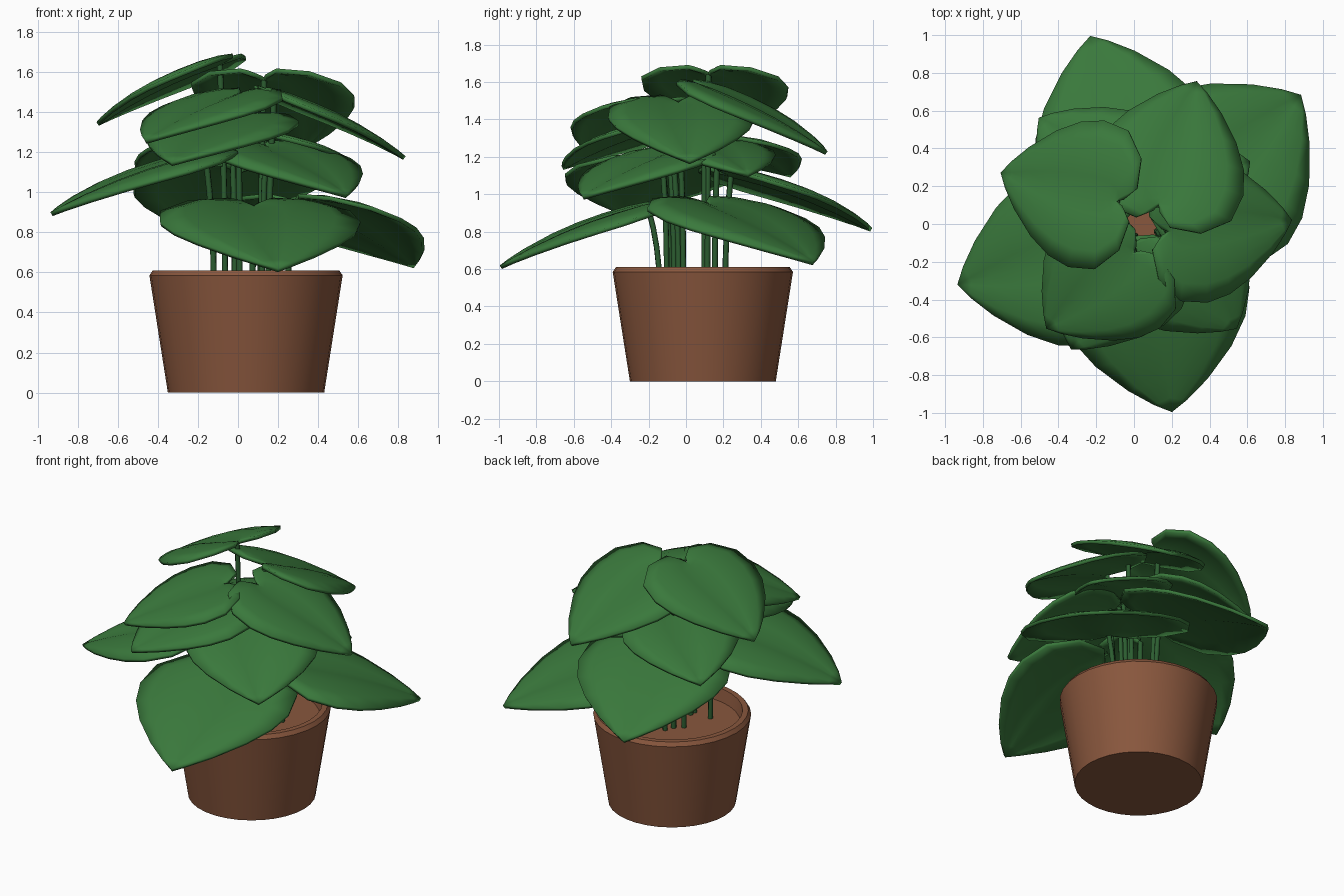
import bpy, bmesh, math
from mathutils import Vector

if "Cube" in bpy.data.objects:
    bpy.data.objects.remove(bpy.data.objects["Cube"])


def material(name, rgb):
    m = bpy.data.materials.new(name)
    m.diffuse_color = (*rgb, 1)
    m.use_nodes = True
    m.node_tree.nodes["Principled BSDF"].inputs["Base Color"].default_value = m.diffuse_color
    return m


GREEN = material("leaf_green", (0.042, 0.19, 0.045))
STEM = material("stem_green", (0.025, 0.11, 0.03))
CLAY = material("terracotta", (0.25, 0.095, 0.047))
POT_X, POT_Y, SOIL_Z = 0.04, 0.09, 0.53


def mesh_object(name, verts, faces, mat):
    me = bpy.data.meshes.new(name)
    me.from_pydata(verts, [], faces)
    bm = bmesh.new()
    bm.from_mesh(me)
    bmesh.ops.remove_doubles(bm, verts=bm.verts, dist=0.0005)
    bmesh.ops.recalc_face_normals(bm, faces=bm.faces)
    bm.to_mesh(me)
    bm.free()
    me.materials.append(mat)
    ob = bpy.data.objects.new(name, me)
    bpy.context.collection.objects.link(ob)
    return ob


def smooth(ob, angle):
    bpy.ops.object.select_all(action='DESELECT')
    ob.select_set(True)
    bpy.context.view_layer.objects.active = ob
    bpy.ops.object.shade_smooth_by_angle(angle=math.radians(angle))


# Pot: tapered wall, bevelled rim, recessed soil surface
profile = [(0, 0), (0.39, 0), (0.482, 0.585), (0.465, 0.61),
           (0.43, 0.61), (0.415, SOIL_Z), (0, SOIL_Z)]
N = 32
verts, faces = [], []
for r, z in profile:
    for i in range(N):
        a = 2 * math.pi * i / N
        verts.append((POT_X + r * math.cos(a), POT_Y + r * math.sin(a), z))
for k in range(len(profile) - 1):
    for i in range(N):
        j = (i + 1) % N
        faces.append((k * N + i, k * N + j, (k + 1) * N + j, (k + 1) * N + i))
smooth(mesh_object("pot", verts, faces, CLAY), 25)

# Half leaf outline: (position on midrib, edge position along, edge half width)
OUTLINE = [(0, -0.05, 0.03), (0.02, -0.14, 0.13), (0.05, -0.11, 0.36),
           (0.10, 0.05, 0.54), (0.22, 0.26, 0.57), (0.38, 0.44, 0.52),
           (0.56, 0.62, 0.41), (0.76, 0.81, 0.24), (0.90, 0.93, 0.10),
           (1, 1, 0)]
COLS = 4


def leaf(name, base, tip, wide=1.0):
    base, tip = Vector(base), Vector(tip)
    axis = tip - base
    L = axis.length
    axis.normalize()
    side = axis.cross(Vector((0, 0, 1))).normalized()
    up = side.cross(axis)
    verts, faces = [], []
    row = 2 * COLS + 1
    for m, s, w in OUTLINE:
        for c in range(-COLS, COLS + 1):
            t = abs(c) / COLS
            x = m + (s - m) * t
            y = w * t * wide * (1 if c > 0 else -1)
            # lengthwise arch plus halves that swell beside the midrib
            h = 0.14 * m * (1 - m) + w * (0.24 * t - 0.28 * t * t)
            verts.append(base + (axis * x + side * y + up * h) * L)
    for k in range(len(OUTLINE) - 1):
        for c in range(row - 1):
            a = k * row + c
            faces.append((a, a + 1, a + row + 1, a + row))
    ob = mesh_object(name, verts, faces, GREEN)
    if sum(p.normal.z for p in ob.data.polygons) < 0:
        ob.data.flip_normals()
    sol = ob.modifiers.new("thickness", 'SOLIDIFY')
    sol.thickness = 0.022
    sol.offset = 0
    smooth(ob, 30)


def stem(name, base):
    # Slender stalk rising from the soil, bowing outwards to the leaf
    foot = Vector((POT_X + (base[0] - POT_X) * 0.8,
                   POT_Y + (base[1] - POT_Y) * 0.8, SOIL_Z - 0.02))
    top = Vector(base)
    cu = bpy.data.curves.new(name, 'CURVE')
    cu.dimensions = '3D'
    cu.bevel_depth = 0.016
    cu.bevel_resolution = 1
    cu.use_fill_caps = True
    sp = cu.splines.new('POLY')
    sp.points.add(4)
    for i, p in enumerate(sp.points):
        t = i / 4
        co = foot.lerp(top, t)
        out = Vector((foot.x - POT_X, foot.y - POT_Y, 0)) * -0.25 * t * (1 - t)
        p.co = (*(co + out), 1)
    cu.materials.append(STEM)
    bpy.context.collection.objects.link(bpy.data.objects.new(name, cu))


# Three tiers of four leaves: base, tip, width factor
LEAVES = {
    "lower_leaf_front": ((0.08, -0.20, 0.92), (0.20, -0.99, 0.61), 1.03),
    "lower_leaf_right": ((0.30, 0.12, 0.94), (0.88, 0.68, 0.63), 1.05),
    "lower_leaf_back": ((0.00, 0.24, 1.10), (-0.23, 0.99, 0.81), 1.0),
    "lower_leaf_left": ((-0.16, -0.13, 1.17), (-0.93, -0.32, 0.89), 1.0),
    "middle_leaf_front": ((0.14, -0.07, 1.22), (0.54, -0.55, 0.98), 1.08),
    "middle_leaf_right": ((0.13, 0.12, 1.27), (0.61, 0.33, 1.10), 1.0),
    "middle_leaf_back": ((-0.03, 0.17, 1.28), (-0.50, 0.56, 1.10), 1.0),
    "middle_leaf_left": ((0.00, -0.10, 1.36), (-0.33, -0.66, 1.14), 1.0),
    "upper_leaf_front": ((0.00, -0.15, 1.48), (-0.46, -0.55, 1.25), 1.05),
    "upper_leaf_right": ((0.18, -0.04, 1.48), (0.83, 0.02, 1.17), 0.95),
    "upper_leaf_back": ((0.13, 0.10, 1.56), (0.33, 0.75, 1.22), 0.95),
    "upper_leaf_left": ((-0.09, 0.12, 1.64), (-0.70, 0.27, 1.34), 1.0),
}
for name, (base, tip, wide) in LEAVES.items():
    leaf(name, base, tip, wide)
    stem(name.replace("leaf", "stem"), base)
